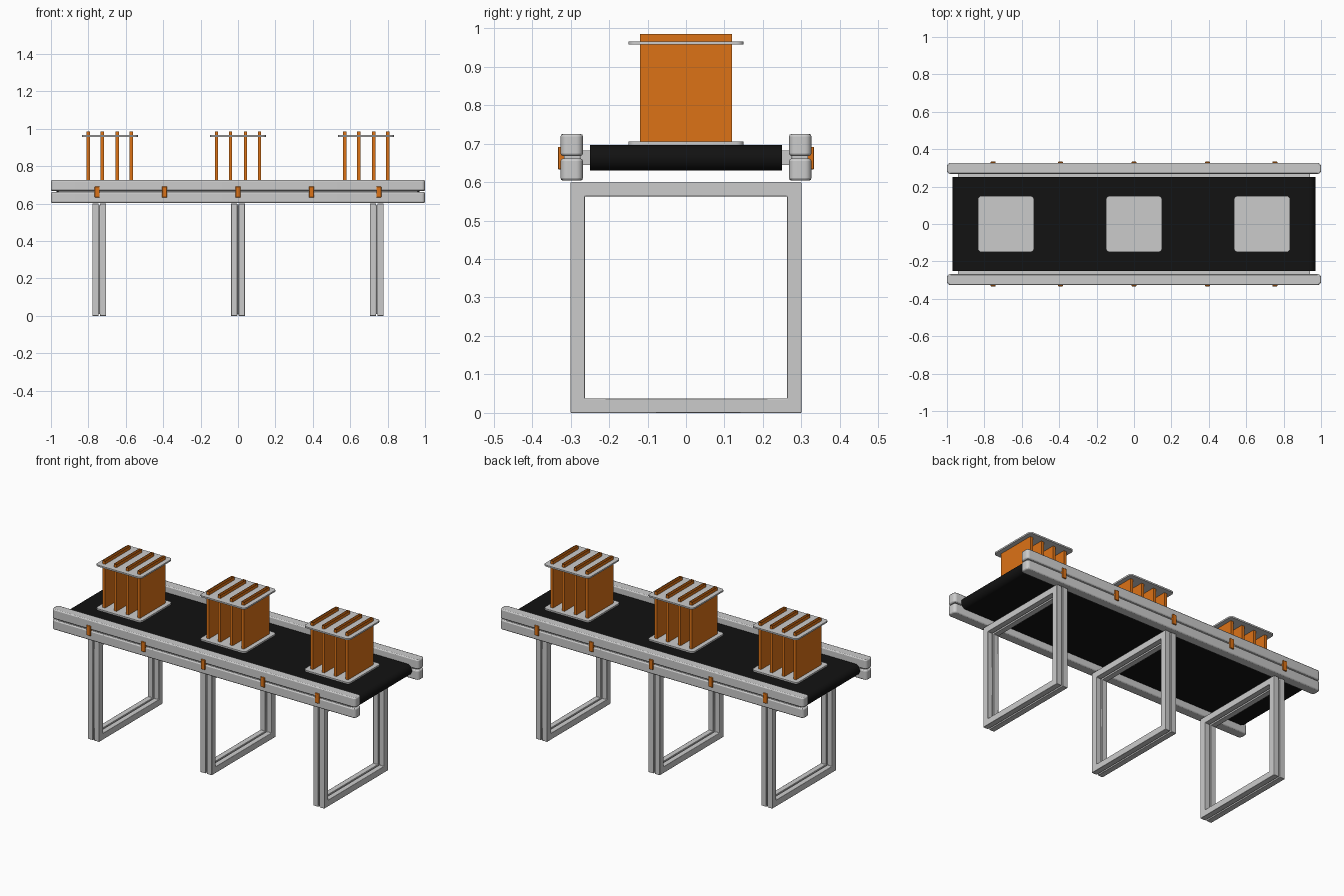
import bpy, bmesh, math
from mathutils import Vector

if "Cube" in bpy.data.objects:
    bpy.data.objects.remove(bpy.data.objects["Cube"])


def material(name, color):
    m = bpy.data.materials.new(name)
    m.diffuse_color = color
    m.use_nodes = True
    m.node_tree.nodes["Principled BSDF"].inputs["Base Color"].default_value = m.diffuse_color
    return m


ORANGE = material("orange", (0.72, 0.17, 0.008, 1))
BLACK = material("black", (0.006, 0.006, 0.006, 1))


def finish(name, bm, mat=None, bevel=0):
    bmesh.ops.recalc_face_normals(bm, faces=bm.faces[:])
    me = bpy.data.meshes.new(name)
    bm.to_mesh(me)
    bm.free()
    ob = bpy.data.objects.new(name, me)
    bpy.context.collection.objects.link(ob)
    if mat:
        me.materials.append(mat)
    if bevel:
        mod = ob.modifiers.new("edges", "BEVEL")
        mod.width, mod.segments, mod.limit_method = bevel, 2, "ANGLE"
        mod.angle_limit = math.radians(50)
    bpy.ops.object.select_all(action="DESELECT")
    ob.select_set(True)
    bpy.context.view_layer.objects.active = ob
    bpy.ops.object.shade_smooth_by_angle(angle=math.radians(35))
    return ob


def block(name, lo, hi, mat=None, axis=None, radius=0, segments=6, bevel=0, open_ends=False):
    """Box between two corners; edges along `axis` can be rounded."""
    lo, hi = Vector(lo), Vector(hi)
    bm = bmesh.new()
    bmesh.ops.create_cube(bm, size=1)
    for v in bm.verts:
        v.co = (lo + hi) / 2 + v.co * (hi - lo)
    if radius:
        edges = [e for e in bm.edges
                 if abs((e.verts[0].co - e.verts[1].co).normalized()[axis]) > 0.9]
        bmesh.ops.bevel(bm, geom=edges, offset=radius, segments=segments,
                        profile=0.5, affect="EDGES")
    if open_ends:
        bm.normal_update()
        ends = [f for f in bm.faces if abs(f.normal.z) > 0.9]
        bmesh.ops.delete(bm, geom=ends, context="FACES_ONLY")
    return finish(name, bm, mat, bevel)


# square leg frames: grooved profile swept around a mitred square
def leg_frame(name, x):
    half, t, g, d = 0.037, 0.037, 0.004, 0.009
    right = [(g, d), (g, 0), (half, 0), (half, t), (g, t), (g, t - d)]
    profile = right + [(-u, v) for u, v in reversed(right)]
    bm = bmesh.new()
    rings = []
    for sy, sz in ((-1, -1), (1, -1), (1, 1), (-1, 1)):
        rings.append([bm.verts.new((x + u, sy * (0.3 - v), 0.3 + sz * (0.3 - v)))
                      for u, v in profile])
    n = len(profile)
    for i in range(4):
        a, b = rings[i], rings[(i + 1) % 4]
        for j in range(n):
            k = (j + 1) % n
            bm.faces.new((a[j], a[k], b[k], b[j]))
    finish(name, bm, bevel=0.002)


for label, x in (("left", -0.742), ("middle", 0), ("right", 0.742)):
    leg_frame(label + "_leg_frame", x)

# belt loop with rounded ends, and the bed carrying it
block("belt", (-0.97, -0.25, 0.63), (0.97, 0.25, 0.696), BLACK, axis=1,
      radius=0.0325, segments=10)
block("belt_bed", (-0.94, -0.275, 0.644), (0.94, 0.275, 0.682))

# side rails: two rounded bars joined by a recessed web, with clips
for side, s in (("front", -1), ("back", 1)):
    def span(a, b):
        return sorted((s * a, s * b))
    y0, y1 = span(0.268, 0.326)
    for level, z0, z1 in (("lower", 0.604, 0.661), ("upper", 0.668, 0.725)):
        block(f"{side}_{level}_rail", (-1, y0, z0), (1, y1, z1), axis=2,
              radius=0.018, bevel=0.006)
    y0, y1 = span(0.277, 0.317)
    block(side + "_rail_web", (-0.96, y0, 0.655), (0.96, y1, 0.674))
    y0, y1 = span(0.31, 0.333)
    for i, x in enumerate((-0.753, -0.393, 0, 0.393, 0.753)):
        block(f"{side}_clip_{i + 1}", (x - 0.013, y0, 0.633), (x + 0.013, y1, 0.691),
              ORANGE, bevel=0.002)

# carried racks: two plates pierced by four hollow open-topped slats
for label, x in (("left", -0.685), ("middle", 0), ("right", 0.685)):
    for level, z in (("lower", 0.697), ("upper", 0.957)):
        block(f"{label}_rack_{level}_plate", (x - 0.15, -0.15, z),
              (x + 0.15, 0.15, z + 0.009), axis=2, radius=0.02)
    for i, dx in enumerate((-0.115, -0.04, 0.04, 0.115)):
        block(f"{label}_rack_slat_{i + 1}", (x + dx - 0.009, -0.12, 0.698),
              (x + dx + 0.009, 0.12, 0.985), ORANGE, open_ends=True)
